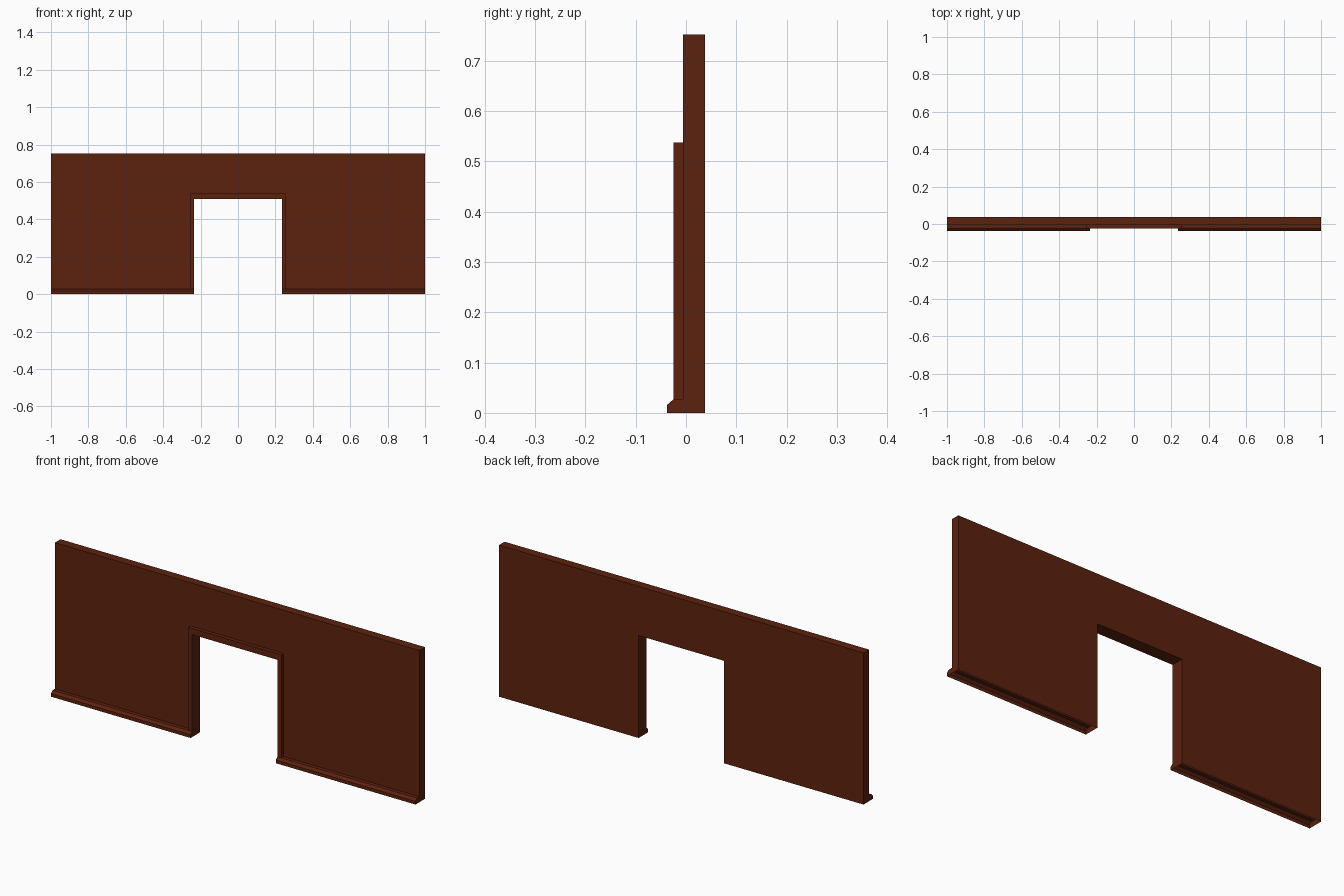
import bpy, bmesh

if "Cube" in bpy.data.objects:
    bpy.data.objects.remove(bpy.data.objects["Cube"])

# Key sizes
BACK, FRONT, TRIM_Y, BASE_Y = 0.0375, -0.006, -0.025, -0.0375
TOP, DOOR_Z, TRIM_Z, BASE_Z, LIP_Z = 0.752, 0.508, 0.538, 0.027, 0.016
DOOR_X, TRIM_X, END_X = 0.234, 0.255, 1.0

brown = bpy.data.materials.new("reddish brown")
brown.diffuse_color = (0.107, 0.0157, 0.0045, 1)
brown.use_nodes = True
brown.node_tree.nodes["Principled BSDF"].inputs["Base Color"].default_value = brown.diffuse_color


def sweep(bm, profile, x0, x1):
    """Skin a (y, z) profile, ordered counter-clockwise seen from +x, along x."""
    for (ya, za), (yb, zb) in zip(profile, profile[1:]):
        pts = [(x0, ya, za), (x0, yb, zb), (x1, yb, zb), (x1, ya, za)]
        bm.faces.new([bm.verts.new(p) for p in pts])


def cap(bm, profile, x, flip=False):
    """Flat end on a profile, facing +x, or -x when flipped."""
    pts = profile[::-1] if flip else profile
    bm.faces.new([bm.verts.new((x, y, z)) for y, z in pts])


def finish(bm, name):
    """Weld the right half and mirror it across x = 0."""
    bmesh.ops.remove_doubles(bm, verts=bm.verts, dist=0.0001)
    mesh = bpy.data.meshes.new(name)
    bm.to_mesh(mesh)
    bm.free()
    mesh.materials.append(brown)
    obj = bpy.data.objects.new(name, mesh)
    bpy.context.collection.objects.link(obj)
    mirror = obj.modifiers.new("mirror", 'MIRROR')
    mirror.use_clip = True


def wall_profile(top):
    """Wall section with chamfered skirting, open underneath."""
    return [(BACK, 0), (BACK, top), (FRONT, top), (FRONT, BASE_Z),
            (TRIM_Y, BASE_Z), (BASE_Y, LIP_Z), (BASE_Y, 0)]


# Hollow wall shell: side panel, outer end, doorway jamb and lintel
bm = bmesh.new()
sweep(bm, wall_profile(TOP), DOOR_X, END_X)
cap(bm, wall_profile(TOP), END_X)
cap(bm, wall_profile(DOOR_Z), DOOR_X, flip=True)
sweep(bm, [(FRONT, DOOR_Z), (BACK, DOOR_Z), (BACK, TOP),
           (FRONT, TOP), (FRONT, DOOR_Z)], 0, DOOR_X)
finish(bm, "wall_with_skirting")

# Raised trim round the doorway: header and leg
bm = bmesh.new()
sweep(bm, [(FRONT, TRIM_Z), (TRIM_Y, TRIM_Z), (TRIM_Y, DOOR_Z),
           (FRONT, DOOR_Z)], 0, DOOR_X)
sweep(bm, [(FRONT, TRIM_Z), (TRIM_Y, TRIM_Z), (TRIM_Y, BASE_Z)], DOOR_X, TRIM_X)
cap(bm, [(FRONT, BASE_Z), (FRONT, TRIM_Z), (TRIM_Y, TRIM_Z), (TRIM_Y, BASE_Z)], TRIM_X)
cap(bm, [(FRONT, BASE_Z), (FRONT, DOOR_Z), (TRIM_Y, DOOR_Z), (TRIM_Y, BASE_Z)],
    DOOR_X, flip=True)
finish(bm, "doorway_trim")
